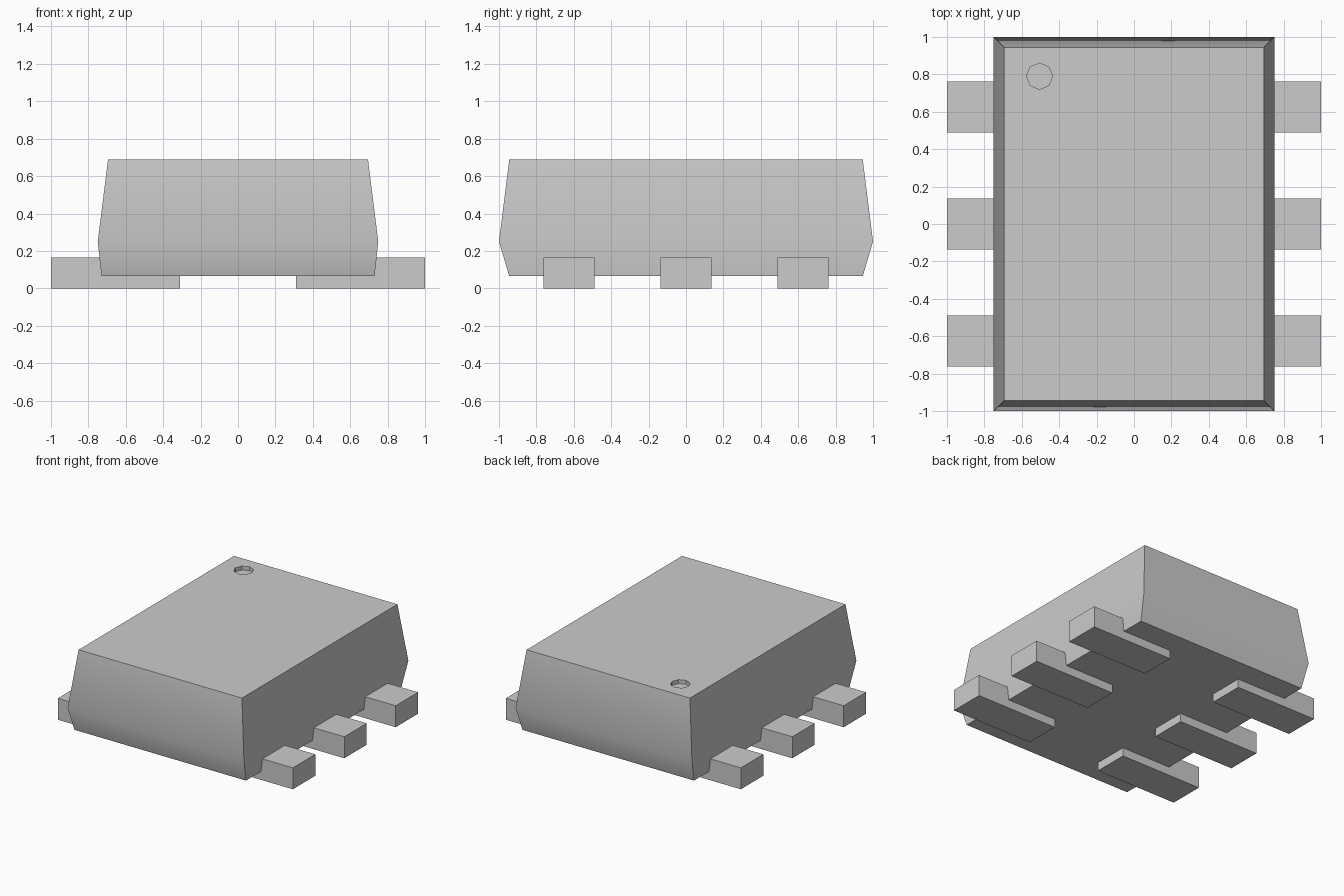
import bpy
import bmesh
from math import radians

cube = bpy.data.objects.get("Cube")
if cube:
    bpy.data.objects.remove(cube, do_unlink=True)

grey = bpy.data.materials.new("plain grey")
grey.use_nodes = True
colour = (0.6, 0.6, 0.6, 1)
grey.diffuse_color = colour
grey.node_tree.nodes["Principled BSDF"].inputs["Base Color"].default_value = colour


def box(name, x, y, z, size):
    bpy.ops.mesh.primitive_cube_add(size=1, location=(x, y, z))
    ob = bpy.context.object
    ob.name = name
    ob.scale = size
    ob.data.materials.append(grey)
    return ob


# Package body: three stacked rectangles, widest at the mould line
bm = bmesh.new()
rings = []
for hx, hy, z in [(0.73, 0.945, 0.065), (0.75, 1.0, 0.25), (0.695, 0.945, 0.69)]:
    corners = [(-hx, -hy), (hx, -hy), (hx, hy), (-hx, hy)]
    rings.append([bm.verts.new((x, y, z)) for x, y in corners])
for low, high in zip(rings, rings[1:]):
    for i in range(4):
        j = (i + 1) % 4
        bm.faces.new((low[i], low[j], high[j], high[i]))
bm.faces.new(rings[0][::-1])
bm.faces.new(rings[-1])
mesh = bpy.data.meshes.new("body")
bm.to_mesh(mesh)
bm.free()
body = bpy.data.objects.new("body", mesh)
bpy.context.collection.objects.link(body)
mesh.materials.append(grey)

# Octagonal pin-one dimple cut into the top
bpy.ops.mesh.primitive_cylinder_add(vertices=8, radius=0.07, depth=0.1,
                                    location=(-0.505, 0.79, 0.71))
cutter = bpy.context.object
cutter.name = "dimple_cutter"
cutter.data.materials.append(grey)
cut = body.modifiers.new("dimple", "BOOLEAN")
cut.operation = "DIFFERENCE"
cut.solver = "EXACT"
cut.object = cutter
bpy.ops.object.select_all(action="DESELECT")
body.select_set(True)
bpy.context.view_layer.objects.active = body
bpy.ops.object.modifier_apply(modifier=cut.name)
bpy.data.objects.remove(cutter, do_unlink=True)
bpy.ops.object.shade_smooth_by_angle(angle=radians(30))

# Three block leads on each side
for side, sign in (("left", 1), ("right", -1)):
    for place, y in (("front", -0.625), ("middle", 0), ("back", 0.625)):
        box(f"{place}_{side}_lead", sign * 0.655, y, 0.0825, (0.69, 0.272, 0.165))
